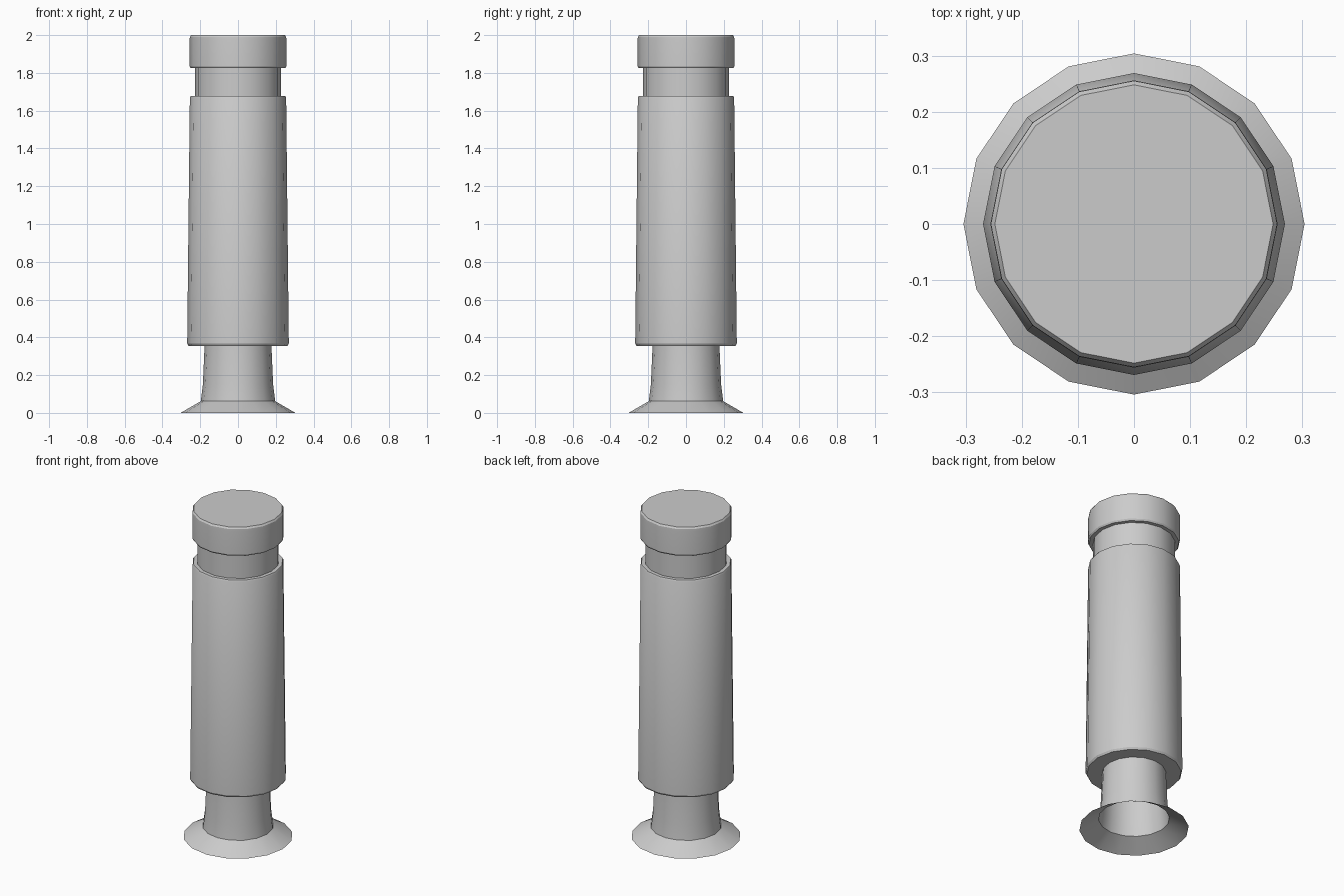
import bpy, bmesh, math

if "Cube" in bpy.data.objects:
    bpy.data.objects.remove(bpy.data.objects["Cube"])

SIDES = 16


def lathe(name, profile, close_top=False):
    """Revolve (radius, height) points around z as an open shell."""
    bm = bmesh.new()
    rings = []
    for r, z in profile:
        ring = []
        for i in range(SIDES):
            a = 2 * math.pi * i / SIDES
            ring.append(bm.verts.new((r * math.cos(a), r * math.sin(a), z)))
        rings.append(ring)
    for low, high in zip(rings, rings[1:]):
        for i in range(SIDES):
            j = (i + 1) % SIDES
            bm.faces.new((low[i], low[j], high[j], high[i]))
    if close_top:
        bm.faces.new(rings[-1])
    mesh = bpy.data.meshes.new(name)
    bm.to_mesh(mesh)
    bm.free()
    obj = bpy.data.objects.new(name, mesh)
    bpy.context.collection.objects.link(obj)
    bpy.ops.object.select_all(action='DESELECT')
    obj.select_set(True)
    bpy.context.view_layer.objects.active = obj
    bpy.ops.object.shade_smooth_by_angle(angle=math.radians(30))
    return obj


# Flared foot and tapering stem, open underneath
lathe("flared_stem", [(0.304, 0), (0.197, 0.062), (0.186, 0.15), (0.177, 0.355)])

# Main barrel with underside and top ledge
lathe("barrel", [(0.177, 0.355), (0.262, 0.355), (0.269, 0.367),
                 (0.255, 1.668), (0.25, 1.677), (0.228, 1.677)])

# Recessed groove between barrel and cap
lathe("groove", [(0.228, 1.677), (0.228, 1.825)])

# Cap with softened rims
lathe("cap", [(0.228, 1.825), (0.25, 1.825), (0.256, 1.835),
              (0.256, 1.975), (0.255, 1.99), (0.248, 2.0)], close_top=True)
